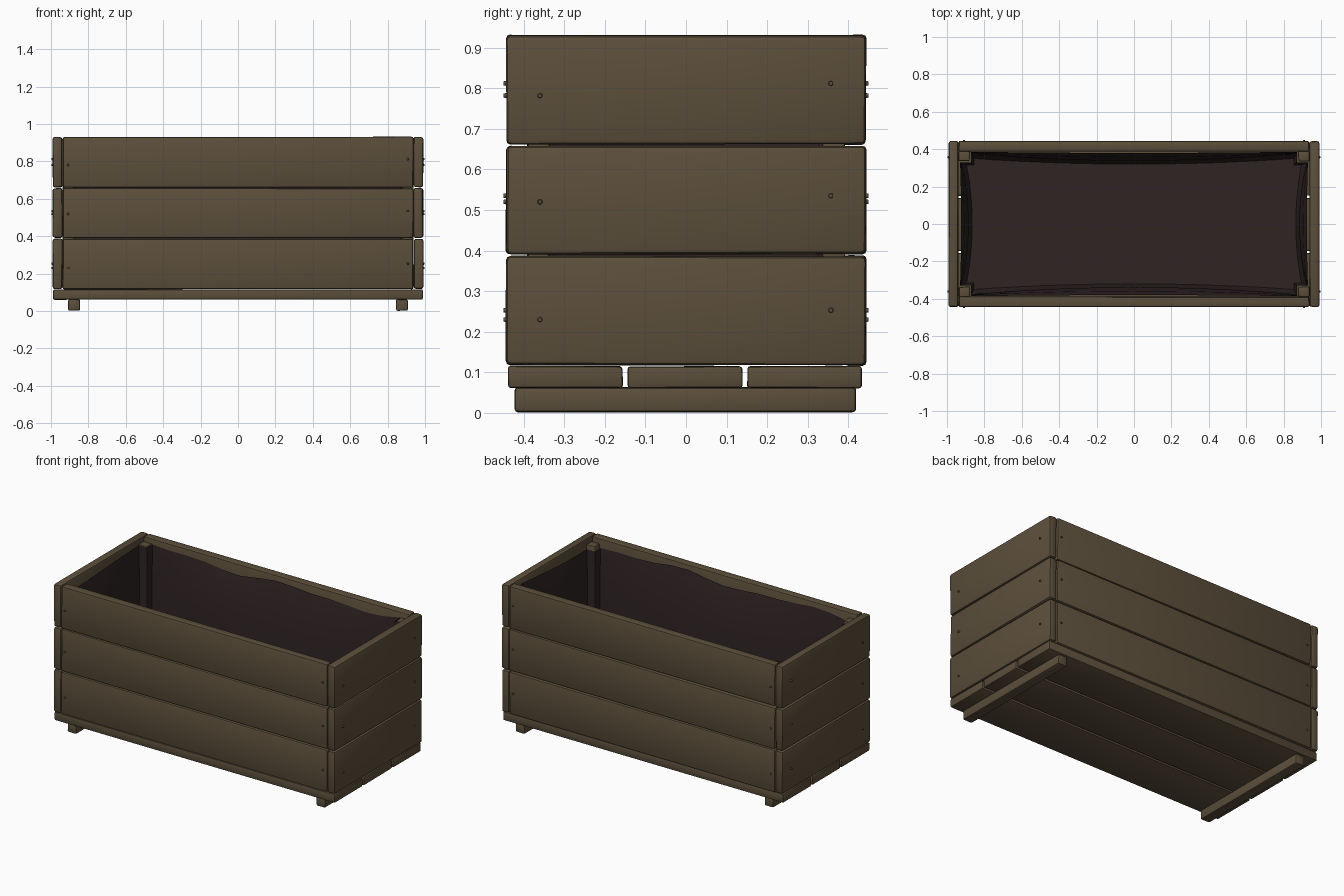
import bpy, bmesh, math, random
from mathutils import Matrix, Vector

if "Cube" in bpy.data.objects:
    bpy.data.objects.remove(bpy.data.objects["Cube"])

random.seed(4)


def material(name, rgb):
    m = bpy.data.materials.new(name)
    m.diffuse_color = (*rgb, 1)
    m.use_nodes = True
    m.node_tree.nodes["Principled BSDF"].inputs["Base Color"].default_value = m.diffuse_color
    return m


WOOD = material("weathered_wood", (0.107, 0.078, 0.044))
LINER = material("dark_liner_fabric", (0.028, 0.017, 0.017))


def finish(bm, name, mat, angle=40):
    me = bpy.data.meshes.new(name)
    bm.to_mesh(me)
    bm.free()
    me.materials.append(mat)
    ob = bpy.data.objects.new(name, me)
    bpy.context.collection.objects.link(ob)
    bpy.context.view_layer.objects.active = ob
    ob.select_set(True)
    bpy.ops.object.shade_smooth_by_angle(angle=math.radians(angle))
    ob.select_set(False)
    return ob


def plank(name, x0, x1, y0, y1, z0, z1, bevel=0.009, jitter=0.002):
    """Hand-cut board: a slightly uneven box with worn, rounded edges."""
    bm = bmesh.new()
    bmesh.ops.create_cube(bm, size=1)
    for v in bm.verts:
        v.co = Vector((x1 if v.co.x > 0 else x0,
                       y1 if v.co.y > 0 else y0,
                       z1 if v.co.z > 0 else z0))
        v.co += Vector([random.uniform(-jitter, jitter) for _ in range(3)])
    bmesh.ops.bevel(bm, geom=bm.edges[:], offset=bevel, segments=2,
                    profile=0.5, affect='EDGES')
    return finish(bm, name, WOOD)


def screw(name, pos, axis):
    """Small domed screw head pointing along the axis."""
    bm = bmesh.new()
    rot = Vector(axis).to_track_quat('Z', 'Y').to_matrix().to_4x4()
    bmesh.ops.create_cone(bm, cap_ends=True, segments=10, radius1=0.007,
                          radius2=0.005, depth=0.012,
                          matrix=Matrix.Translation(pos) @ rot)
    finish(bm, name, WOOD)


# Three rows of wall boards, with screws at both ends of every board
ROWS = [(0.118, 0.387), (0.392, 0.657), (0.662, 0.931)]
SCREWS = [(0.23, 0.253), (0.52, 0.535), (0.782, 0.812)]
for i, ((z0, z1), heights) in enumerate(zip(ROWS, SCREWS)):
    for s, side in ((-1, "left"), (1, "right")):
        xa, xb = sorted((s * 0.939, s * 0.99))
        plank(f"{side}_board_{i}", xa, xb, -0.443, 0.443, z0, z1, 0.012)
        for y, z in zip((-0.36, 0.357), heights):
            screw(f"{side}_screw_{i}", (s * 0.992, y, z), (s, 0, 0))
    for s, side in ((-1, "front"), (1, "back")):
        ya, yb = sorted((s * 0.39, s * 0.443))
        plank(f"{side}_board_{i}", -0.936, 0.936, ya, yb, z0, z1)
        for x, z in zip((-0.908, 0.908), heights):
            screw(f"{side}_screw_{i}", (x, s * 0.444, z), (0, s, 0))

# Three floor boards
for i, (y0, y1) in enumerate([(-0.439, -0.156), (-0.144, 0.139), (0.151, 0.434)]):
    plank(f"floor_board_{i}", -0.988, 0.988, y0, y1, 0.061, 0.115, 0.007, 0.001)

# Two foot rails and four inner corner posts
for s, side in ((-1, "left"), (1, "right")):
    xa, xb = sorted((s * 0.845, s * 0.908))
    plank(f"{side}_foot_rail", xa, xb, -0.422, 0.419, 0.002, 0.063, 0.008, 0.001)
    for t, end in ((-1, "front"), (1, "back")):
        xa, xb = sorted((s * 0.878, s * 0.937))
        ya, yb = sorted((t * 0.336, t * 0.391))
        plank(f"{side}_{end}_post", xa, xb, ya, yb, 0.118, 0.9, 0.007)


# Fabric liner: a bag that wraps round the posts and bulges in below the rim
def liner_ring(hx, hy, nx, ny, sag):
    """Outline points; the corners step in to (nx, ny) round the posts."""
    pts = []
    N = 14
    corners = [(1, -1), (1, 1), (-1, 1), (-1, -1)]
    for k, (sx, sy) in enumerate(corners):
        along_y = k % 2 == 0
        for j in range(N + 1):
            t = -1 + 2 * j / N
            dip = sag * (1 - t * t)
            if along_y:
                pts.append((sx * (hx - dip), -sy * ny * t * -1 * -1))
            else:
                pts.append((sx * nx * t * -1 * -1, sy * (hy - dip)))
        # inner corner point beside the post
        qx, qy = corners[(k + 1) % 4]
        pts.append((qx * nx, qy * ny))
    return pts


def ordered_ring(*args):
    """Sort each side so the outline runs counter-clockwise."""
    pts, out, step = liner_ring(*args), [], 16
    for k in range(4):
        side = pts[k * step:k * step + 15]
        key = [lambda p: p[1], lambda p: -p[0], lambda p: -p[1], lambda p: p[0]][k]
        out += sorted(side, key=key) + [pts[k * step + 15]]
    return out


bm = bmesh.new()
LEVELS = [(0.885, 0.930, 0.386, 0.872, 0.330, 0.006),
          (0.80, 0.926, 0.380, 0.870, 0.328, 0.022),
          (0.60, 0.922, 0.376, 0.868, 0.326, 0.038),
          (0.35, 0.922, 0.376, 0.868, 0.326, 0.040),
          (0.18, 0.918, 0.372, 0.866, 0.324, 0.042),
          (0.135, 0.895, 0.350, 0.855, 0.315, 0.030)]
rings = []
for n, (z, *shape) in enumerate(LEVELS):
    ring = []
    for j, (x, y) in enumerate(ordered_ring(*shape)):
        wave = 0.014 * math.sin(7 * x + 2 * y) + 0.008 * math.sin(13 * x + 5 * y)
        ring.append(bm.verts.new((x, y, z + (wave if n == 0 else 0))))
    rings.append(ring)
for a, b in zip(rings, rings[1:]):
    for j in range(len(a)):
        k = (j + 1) % len(a)
        bm.faces.new((a[j], b[j], b[k], a[k]))
bm.faces.new(rings[-1])
finish(bm, "fabric_liner", LINER, 60)
